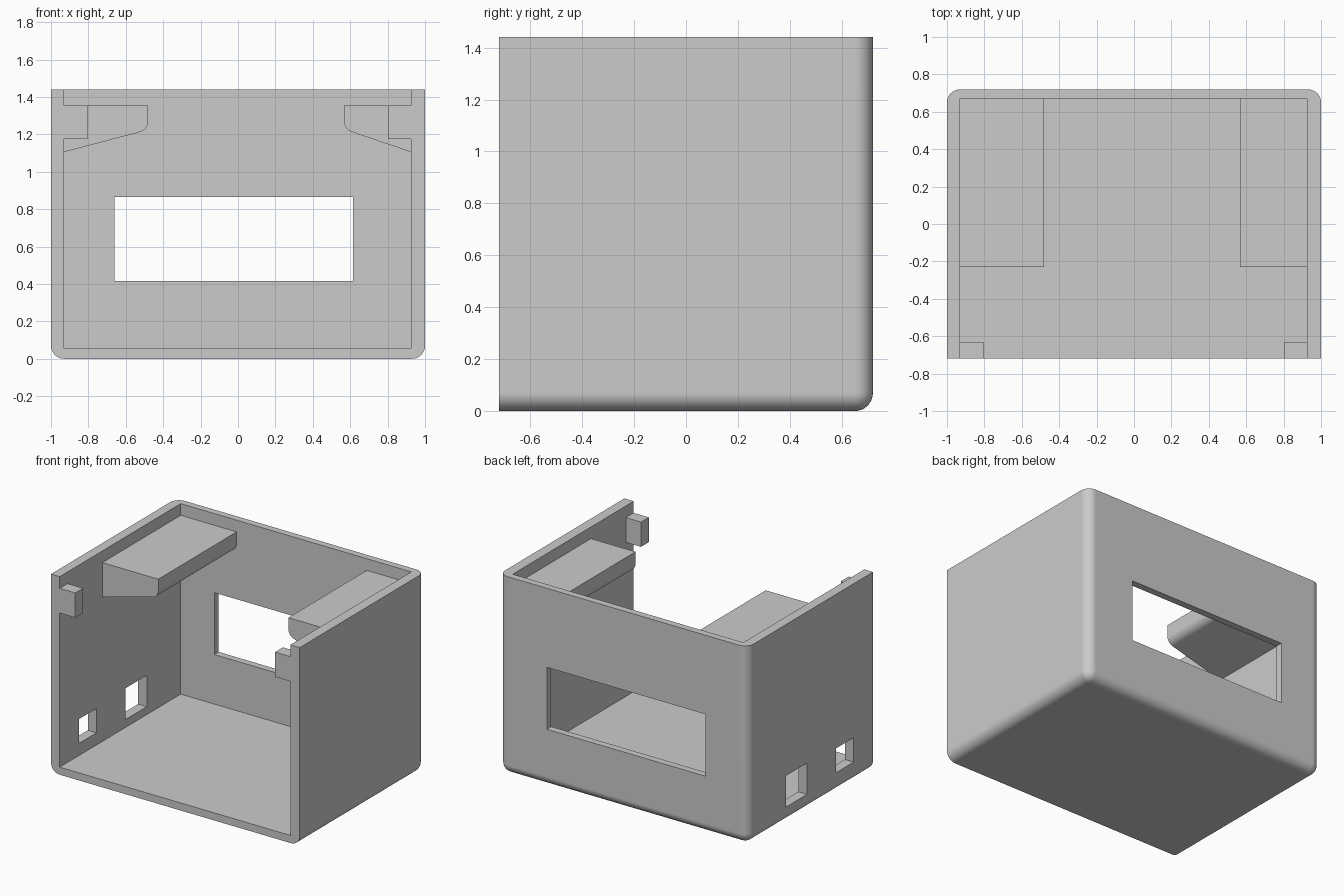
import bpy, bmesh
from math import radians, sin, cos, pi
from mathutils import Vector

cube = bpy.data.objects.get("Cube")
if cube:
    bpy.data.objects.remove(cube, do_unlink=True)

# One plain grey plastic
grey = bpy.data.materials.new("grey plastic")
grey.use_nodes = True
colour = (0.6, 0.6, 0.6, 1)
grey.diffuse_color = colour
grey.node_tree.nodes["Principled BSDF"].inputs["Base Color"].default_value = colour

W, D, H = 1.0, 0.72, 1.44          # half width, half depth, height
IN_L, IN_R = -0.93, 0.925          # inner faces of the side walls
IN_BACK, FLOOR = 0.67, 0.055
LEDGE_TOP = 1.355


def finish(name, bm):
    bmesh.ops.recalc_face_normals(bm, faces=bm.faces)
    mesh = bpy.data.meshes.new(name)
    bm.to_mesh(mesh)
    bm.free()
    mesh.materials.append(grey)
    obj = bpy.data.objects.new(name, mesh)
    bpy.context.collection.objects.link(obj)
    return obj


def box_bm(lo, hi):
    bm = bmesh.new()
    bmesh.ops.create_cube(bm, size=1)
    lo, hi = Vector(lo), Vector(hi)
    for v in bm.verts:
        v.co = (lo + hi) / 2 + v.co * (hi - lo)
    return bm


def box(name, lo, hi):
    return finish(name, box_bm(lo, hi))


def activate(obj):
    bpy.ops.object.select_all(action="DESELECT")
    obj.select_set(True)
    bpy.context.view_layer.objects.active = obj


def cut(obj, name, lo, hi):
    cutter = box(name, lo, hi)
    cutter.hide_render = True
    mod = obj.modifiers.new(name, "BOOLEAN")
    mod.operation, mod.solver, mod.object = "DIFFERENCE", "EXACT", cutter
    activate(obj)
    bpy.ops.object.modifier_apply(modifier=name)
    bpy.data.objects.remove(cutter, do_unlink=True)


# Shell: block with rounded bottom and back edges, open at front and top
bm = box_bm((-W, -D, 0), (W, D, H))


def is_rounded(edge):
    a, b = (v.co for v in edge.verts)
    mid = (a + b) / 2
    low = mid.z < 0.01 and mid.y > -D + 0.01
    rear_upright = mid.y > D - 0.01 and abs(mid.x) > W - 0.01
    return low or rear_upright


bmesh.ops.bevel(bm, geom=[e for e in bm.edges if is_rounded(e)], offset=0.07,
                segments=8, profile=0.5, affect="EDGES", clamp_overlap=True)
shell = finish("shell", bm)

cut(shell, "cavity", (IN_L, -D - 1, FLOOR), (IN_R, IN_BACK, H + 1))
cut(shell, "back_window", (-0.66, 0.5, 0.415), (0.615, 1, 0.865))
cut(shell, "front_port", (-1.2, -0.497, 0.143), (-0.8, -0.297, 0.32))
cut(shell, "rear_port", (-1.2, 0.038, 0.113), (-0.8, 0.28, 0.34))

activate(shell)
bpy.ops.object.shade_smooth_by_angle(angle=radians(30))
weighted = shell.modifiers.new("even_shading", "WEIGHTED_NORMAL")
weighted.keep_sharp = True


# Ledges: sloped brackets with a rounded nose, run back to the rear wall
def ledge(name, wall, nose, radius=0.06):
    side = 1 if nose > wall else -1      # direction from wall to nose
    drop = radians(16.5)                 # slope of the underside
    cx, cz = nose - side * radius, 1.27
    pts = [(wall - side * 0.01, LEDGE_TOP), (nose, LEDGE_TOP)]
    for i in range(9):
        a = (pi / 2 - drop) * i / 8
        pts.append((cx + side * radius * cos(a), cz - radius * sin(a)))
    pts += [(wall, 1.105), (wall - side * 0.01, 1.105)]
    bm = bmesh.new()
    face = bm.faces.new([bm.verts.new((x, -0.23, z)) for x, z in pts])
    ext = bmesh.ops.extrude_face_region(bm, geom=[face])
    moved = [g for g in ext["geom"] if isinstance(g, bmesh.types.BMVert)]
    bmesh.ops.translate(bm, verts=moved, vec=(0, IN_BACK + 0.01 + 0.23, 0))
    obj = finish(name, bm)
    activate(obj)
    bpy.ops.object.shade_smooth_by_angle(angle=radians(30))
    obj.modifiers.new("even_shading", "WEIGHTED_NORMAL").keep_sharp = True


ledge("right_ledge", IN_L, -0.48)
ledge("left_ledge", IN_R, 0.567)

# Stop tabs at the front opening
box("right_tab", (IN_L - 0.01, -D, 1.175), (-0.805, -0.63, LEDGE_TOP))
box("left_tab", (0.803, -D, 1.175), (IN_R + 0.01, -0.63, LEDGE_TOP))
